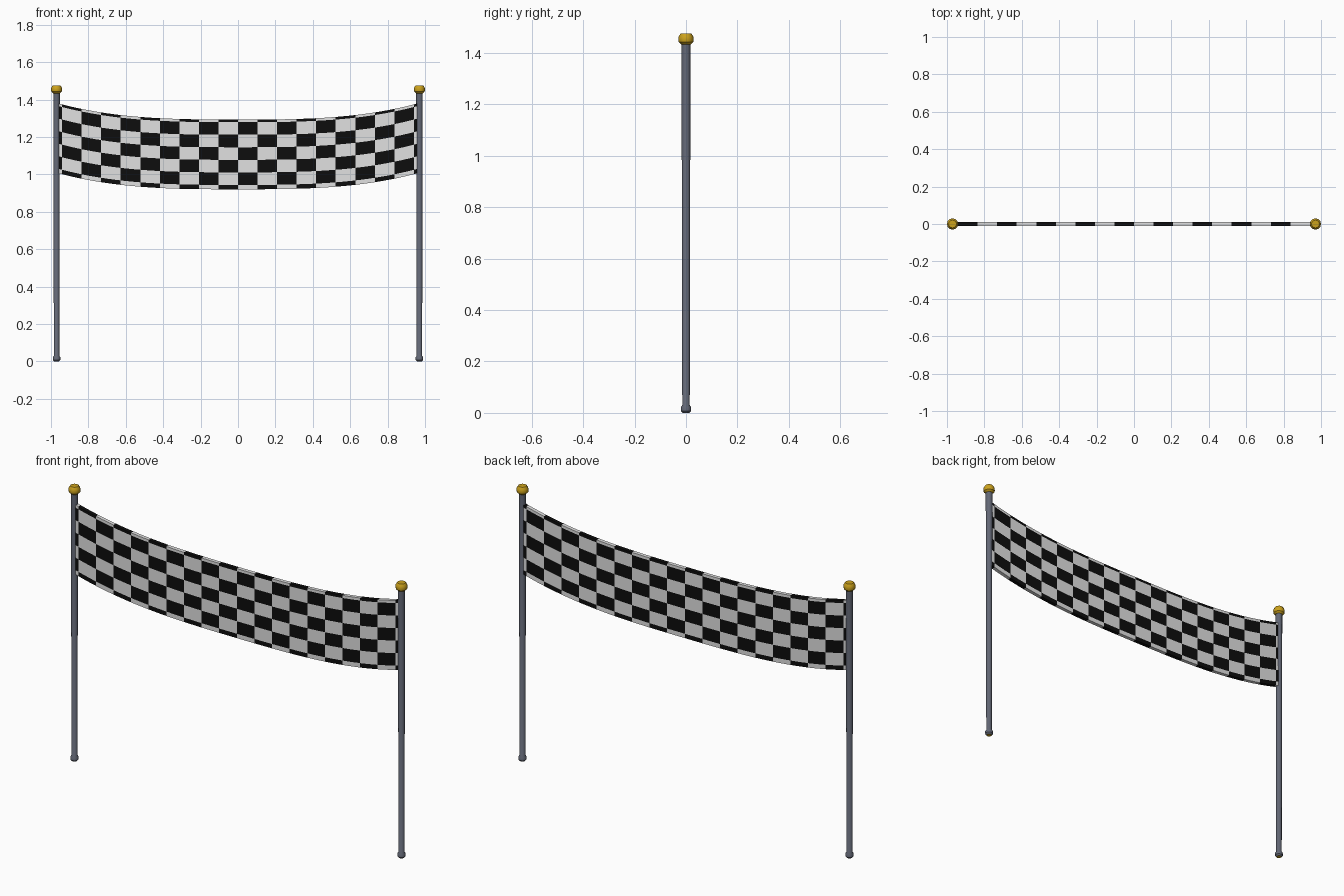
import bpy, bmesh, math

if "Cube" in bpy.data.objects:
    bpy.data.objects.remove(bpy.data.objects["Cube"])

def material(name, rgb):
    m = bpy.data.materials.new(name)
    m.diffuse_color = (*rgb, 1)
    m.use_nodes = True
    m.node_tree.nodes["Principled BSDF"].inputs["Base Color"].default_value = m.diffuse_color
    return m

GREY = material("pole grey", (0.125, 0.138, 0.18))
GOLD = material("gold", (0.60, 0.36, 0.012))
WHITE = material("banner white", (0.75, 0.75, 0.75))
BLACK = material("banner black", (0.004, 0.004, 0.004))

def new_object(name, bm, mats):
    me = bpy.data.meshes.new(name)
    bm.to_mesh(me)
    bm.free()
    for m in mats:
        me.materials.append(m)
    ob = bpy.data.objects.new(name, me)
    bpy.context.collection.objects.link(ob)
    return ob

def lathe(name, profile, x, mats, sides=12):
    """Closed turned solid from (radius, z) pairs, bottom to top."""
    bm = bmesh.new()
    rings = [[bm.verts.new((x + r * math.cos(2 * math.pi * i / sides),
                            r * math.sin(2 * math.pi * i / sides), z))
              for i in range(sides)] for r, z in profile]
    for a, b in zip(rings, rings[1:]):
        for i in range(sides):
            j = (i + 1) % sides
            bm.faces.new((a[i], a[j], b[j], b[i]))
    bm.faces.new(rings[0][::-1])
    bm.faces.new(rings[-1])
    ob = new_object(name, bm, mats)
    bpy.ops.object.select_all(action='DESELECT')
    ob.select_set(True)
    bpy.context.view_layer.objects.active = ob
    bpy.ops.object.shade_smooth_by_angle(angle=math.radians(35))
    return ob

# Poles with small feet, and gold finials
for side, x in (("left", -0.97), ("right", 0.97)):
    pole = lathe(side + "_pole",
                 [(0.013, 0), (0.020, 0.008), (0.020, 0.022), (0.0145, 0.031), (0.0175, 1.44)],
                 x, [GREY, GOLD])
    for p in pole.data.polygons:          # gold underside of the foot
        if p.normal.z < -0.9:
            p.material_index = 1
    lathe(side + "_finial",
          [(0.018, 1.433), (0.028, 1.442), (0.030, 1.452), (0.028, 1.464), (0.021, 1.475)],
          x, [GOLD])

# Sagging checkered banner: grid lines lie on the checker boundaries
CELL_W, CELL_H, HALF = 0.1045, 0.0671, 0.96
xs = [-HALF] + [k * CELL_W / 3 for k in range(-27, 28)] + [HALF]
zs = [1.293] + [1.279 - CELL_H * k for k in range(6)] + [0.92]
bm = bmesh.new()
grid = [[bm.verts.new((x, 0, z + 0.086 * abs(x / HALF) ** 3)) for x in xs] for z in zs]
for row in range(len(zs) - 1):
    for i in range(len(xs) - 1):
        f = bm.faces.new((grid[row][i], grid[row + 1][i], grid[row + 1][i + 1], grid[row][i + 1]))
        col = math.floor((xs[i] + xs[i + 1]) / 2 / CELL_W)
        f.material_index = (row + col) % 2
banner = new_object("checkered_banner", bm, [WHITE, BLACK])
solid = banner.modifiers.new("thickness", 'SOLIDIFY')
solid.thickness = 0.02
solid.offset = 0
